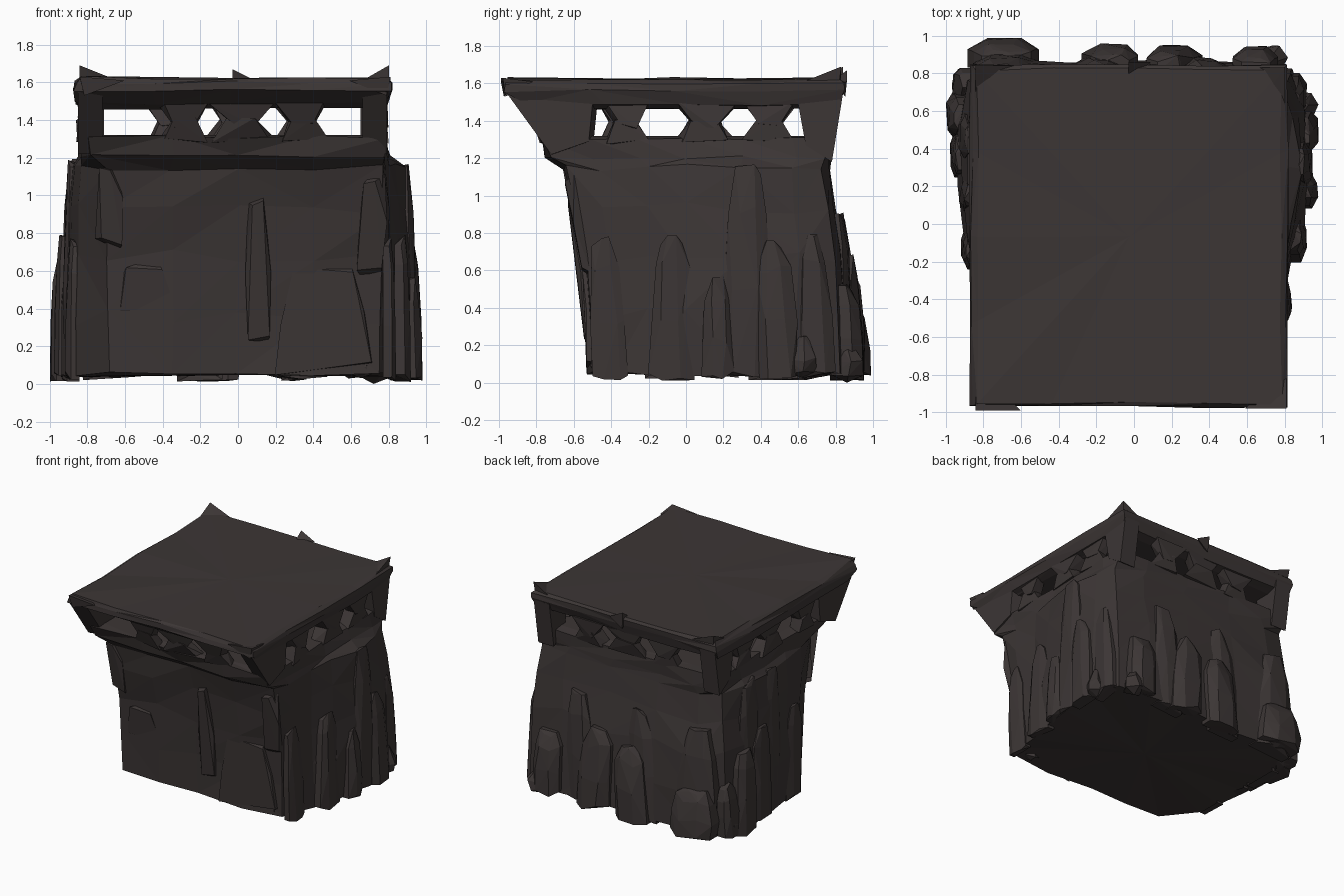
import bpy, bmesh, math, random
from mathutils import Vector

if "Cube" in bpy.data.objects:
    bpy.data.objects.remove(bpy.data.objects["Cube"])

random.seed(11)
stone = bpy.data.materials.new("dark stone")
stone.diffuse_color = (0.045, 0.0365, 0.0355, 1)
stone.use_nodes = True
stone.node_tree.nodes["Principled BSDF"].inputs["Base Color"].default_value = stone.diffuse_color


def jit(a):
    return random.uniform(-a, a)


def finish(name, bm, drop=None):
    bmesh.ops.triangulate(bm, faces=bm.faces[:])
    bmesh.ops.recalc_face_normals(bm, faces=bm.faces[:])
    if drop:  # remove faces buried in the wall
        bm.normal_update()
        d = Vector(drop)
        bmesh.ops.delete(bm, geom=[f for f in bm.faces if f.normal.dot(d) > 0.7],
                         context='FACES')
    me = bpy.data.meshes.new(name)
    bm.to_mesh(me)
    bm.free()
    me.materials.append(stone)
    ob = bpy.data.objects.new(name, me)
    bpy.context.collection.objects.link(ob)
    return ob


def hull(name, pts, drop=None):
    bm = bmesh.new()
    for p in pts:
        bm.verts.new(p)
    res = bmesh.ops.convex_hull(bm, input=bm.verts[:])
    junk = set(res["geom_interior"] + res["geom_unused"])
    bmesh.ops.delete(bm, geom=[v for v in junk if isinstance(v, bmesh.types.BMVert)],
                     context='VERTS')
    return finish(name, bm, drop)


def skin(name, rings):
    """Join rings of points into a closed chipped solid."""
    bm = bmesh.new()
    rings = [[bm.verts.new(p) for p in r] for r in rings]
    m = len(rings[0])
    for a, b in zip(rings, rings[1:]):
        for i in range(m):
            q = (a[i], a[(i + 1) % m], b[(i + 1) % m], b[i])
            k = random.randint(0, 1)  # alternate the diagonal
            bm.faces.new((q[k], q[k + 1], q[k + 2]))
            bm.faces.new((q[k], q[k + 2], q[(k + 3) % 4]))
    for ring in (rings[0], rings[-1]):
        mid = bm.verts.new(sum((v.co for v in ring), Vector()) / m)
        for i in range(m):
            bm.faces.new((ring[i], ring[(i + 1) % m], mid))
    return finish(name, bm)


# rock body: plan outline at the foot, at the shelf and at the sill
plan = [
    (-.68, -.52, -.70, -.64, -.80, -.77), (-.35, -.52, -.35, -.64, -.35, -.78),
    (.00, -.51, .00, -.64, .00, -.78), (.40, -.52, .40, -.64, .40, -.78),
    (.76, -.51, .77, -.63, .78, -.76), (.81, -.40, .79, -.45, .78, -.52),
    (.83, -.20, .80, -.20, .78, -.25), (.90, .00, .83, .00, .78, .00),
    (.93, .30, .89, .30, .78, .30), (.91, .60, .85, .58, .78, .58),
    (.84, .82, .79, .73, .77, .76), (.55, .86, .55, .76, .50, .77),
    (.15, .86, .15, .76, .10, .77), (-.30, .86, -.30, .76, -.30, .77),
    (-.68, .88, -.66, .76, -.60, .77), (-.90, .77, -.83, .72, -.84, .76),
    (-.95, .50, -.88, .50, -.84, .50), (-.93, .20, -.89, .20, -.84, .20),
    (-.90, -.05, -.87, -.05, -.84, -.10), (-.86, -.25, -.84, -.30, -.84, -.50)]
foot = [Vector(p[0:2]) for p in plan]
shelf = [Vector(p[2:4]) for p in plan]
sill = [Vector(p[4:6]) for p in plan]
rings = []
for z, a, b, t, zj in ((0.05, foot, shelf, 0, .015), (0.35, foot, shelf, 0.03, .05),
                       (0.68, foot, shelf, 0.25, .05), (0.93, foot, shelf, 0.68, .04),
                       (1.15, foot, shelf, 1, .02), (1.205, shelf, sill, 0.75, .012),
                       (1.31, shelf, sill, 1, .012)):
    rings.append([(*(p.lerp(q, t) + Vector((jit(.013), jit(.013)))), z + jit(zj))
                  for p, q in zip(a, b)])
rings.append([(p.x * 0.9, p.y * 0.9, 1.32) for p in sill])
skin("body", rings)

# overhanging roof slab
rings = []
for z, yf, yb, l, r in ((1.465, -.74, .74, -.79, .73), (1.49, -.85, .81, -.86, .79),
                        (1.56, -.97, .84, -.87, .81), (1.60, -.97, .84, -.86, .81),
                        (1.625, -.95, .82, -.83, .78)):
    c = [Vector(p) for p in ((l, yf, z), (r, yf, z), (r, yb, z), (l, yb, z))]
    rings.append([c[s].lerp(c[(s + 1) % 4], i / 4) + Vector((jit(.01), jit(.01), jit(.009)))
                  for s in range(4) for i in range(4)])
skin("roof", rings)

# pointed chips on the roof rim
for x, y, z, dx, dy in ((-0.84, 0.84, 1.69, 0.2, -0.16), (0.80, 0.83, 1.69, -0.14, -0.2),
                        (-0.03, 0.86, 1.67, 0.12, -0.08), (-0.84, -0.99, 1.63, 0.24, 0.16),
                        (0.81, -0.98, 1.63, -0.22, 0.16)):
    hull("roof_chip", [(x, y, z), (x + dx, y, 1.61), (x, y + dy, 1.61),
                       (x + dx * .1, y + dy * .1, 1.53), (x + dx * .6, y + dy * .6, 1.6)])


def strut(name, x, y, w, along_x, lean):
    """Jagged post, broad at both ends and pinched in the middle."""
    sway = jit(0.03)
    for zs, ws in (((1.29, 1.41), (1.25, 0.6)), ((1.37, 1.50), (0.5, 1.35))):
        pts = []
        for z, f in zip(zs, ws):
            for a in (-1, 1):
                for b in (-1, 1):
                    u = a * w * f * random.uniform(0.75, 1.2) + sway
                    v = b * 0.045 + jit(0.015)
                    o = lean * (z - 1.28)
                    px, py = (u, v + o) if along_x else (v, u)
                    pts.append((x + px, y + py, z + jit(0.015)))
        hull(name, pts)


# struts between the openings on all four sides
for x, w in ((-0.31, 0.10), (0.03, 0.12), (0.33, 0.10)):
    strut("front_strut", x, -0.72, w, True, -0.4)
    strut("back_strut", x - 0.03, 0.73, w, True, 0.2)
for y, w in ((-0.33, 0.09), (0.08, 0.12), (0.42, 0.10)):
    strut("left_strut", -0.80, y, w, False, 0)
    strut("right_strut", 0.74, y, w, False, 0)

# corner brackets, raked at the front
for xo, s in ((-0.85, 1), (0.79, -1)):
    prof = [(-0.72, 1.22), (-0.52, 1.29), (-0.57, 1.40), (-0.50, 1.49), (-0.96, 1.55)]
    hull("front_bracket", [(xo + s * d, y + d * 0.2, z) for d in (0, 0.13) for y, z in prof])
    prof = [(0.78, 1.18), (0.64, 1.27), (0.66, 1.40), (0.60, 1.49), (0.84, 1.55), (0.78, 1.3)]
    hull("back_bracket", [(xo + s * d, y, z) for d in (0, 0.14) for y, z in prof])


def slab(name, place, inward, t, w, reach, base, h):
    """Broken slab leaning against a wall; place(t, out) gives x, y."""
    pts = []
    skew = jit(0.05)
    for f, k, r in ((0, 1.0, 1.0), (0.4, 1.0, 1.0), (0.8, 0.85, 0.8), (1.0, 0.5, 0.5)):
        for a in (-1, -0.5, 0.45, 1):
            o = base + (reach - base) * r * (0.55 if abs(a) == 1 else 1) - random.uniform(0, .012)
            z = 0.04 + f * (h - 0.04) + jit(0.03)
            u = t + a * w * k + skew * f + jit(0.015)
            pts.append((*place(u, o), z))
            if abs(a) == 1:
                pts.append((*place(u, base - 0.03), z))
    hull(name, pts, inward)


# slabs: position along wall, half width, reach, wall distance, height
sides = {
    "left_slab": (lambda t, o: (-o, t), (1, 0, 0), (
        (-0.12, 0.10, 0.92, 0.87, 0.75), (0.18, 0.10, 0.93, 0.88, 1.17),
        (0.38, 0.12, 0.98, 0.92, 0.80), (0.58, 0.13, 1.00, 0.92, 0.66),
        (0.48, 0.14, 0.94, 0.87, 1.17), (0.72, 0.10, 0.97, 0.89, 0.45))),
    "right_slab": (lambda t, o: (o, t), (-1, 0, 0), (
        (-0.40, 0.10, 0.84, 0.80, 0.76), (-0.08, 0.11, 0.92, 0.86, 0.76),
        (0.17, 0.08, 0.98, 0.91, 0.54), (0.32, 0.13, 0.95, 0.88, 1.14),
        (0.50, 0.10, 0.98, 0.90, 0.75), (0.70, 0.10, 0.92, 0.84, 0.80))),
    "back_slab": (lambda t, o: (t, o), (0, -1, 0), (
        (-0.68, 0.18, 0.99, 0.86, 0.42), (-0.66, 0.17, 0.91, 0.80, 0.86),
        (-0.13, 0.14, 0.96, 0.84, 0.60), (-0.20, 0.12, 0.89, 0.80, 0.88),
        (0.23, 0.14, 0.95, 0.84, 0.66), (0.35, 0.12, 0.89, 0.80, 0.88),
        (0.65, 0.13, 0.95, 0.83, 0.52))),
}
for name, (place, inward, rows) in sides.items():
    for row in rows:
        slab(name, place, inward, *row)

# rough chunks at the foot of the walls
for x, y, r, h in ((0.72, 0.86, 0.10, 0.20), (0.89, 0.62, 0.09, 0.25), (-0.88, 0.72, 0.09, 0.25),
                   (-0.66, 0.90, 0.09, 0.20), (0.65, -0.45, 0.07, 0.18)):
    pts = [(x + r * math.cos(a) * k, y + r * math.sin(a) * k, z + jit(0.02))
           for k, z in ((0.9, 0.05), (1.0, h * 0.5), (0.4, h))
           for a in [i * math.tau / 5 + jit(0.3) for i in range(5)]]
    hull("foot_rock", pts + [(x, y, 0.0 if r == 0.10 else 0.03)])

# raised plates and ledges on the front wall
for x, z0, z1, w, d in ((-0.50, 0.38, 0.64, 0.15, 0.012), (0.10, 0.22, 0.98, 0.05, 0.025),
                        (0.46, 0.08, 0.62, 0.26, 0.012), (-0.68, 0.75, 1.15, 0.05, 0.02),
                        (0.72, 0.6, 1.1, 0.06, 0.02)):
    def wall(z):
        return -0.52 - 0.12 * max(0, (z - 0.5) / 0.67)
    hull("front_plate", [(x + a * w * k + jit(0.03), wall(z) - o, z + jit(0.04))
                         for z, k in ((z0, 1), ((z0 + z1) / 2, 0.9), (z1, 0.6))
                         for a in (-1, 1) for o in (-0.03, d)], (0, 1, 0))
